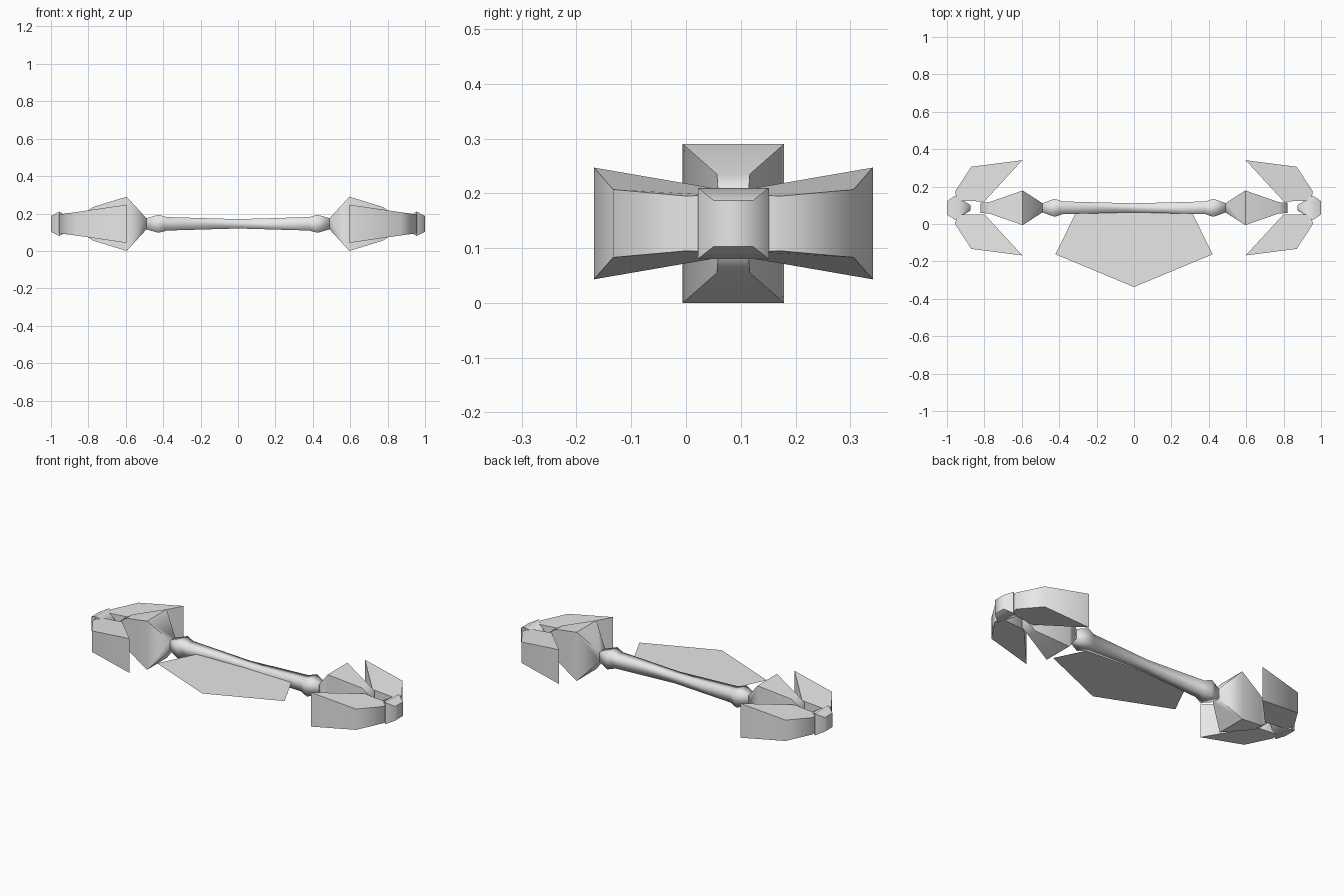
import bpy, bmesh, math

if "Cube" in bpy.data.objects:
    bpy.data.objects.remove(bpy.data.objects["Cube"])

CY, CZ = 0.0865, 0.145   # centre line of the rod

grey = bpy.data.materials.new("plain grey")
grey.diffuse_color = (0.8, 0.8, 0.8, 1)
grey.use_nodes = True
grey.node_tree.nodes["Principled BSDF"].inputs["Base Color"].default_value = grey.diffuse_color


def make(name, verts, faces, angle=None):
    """Mesh object with outward normals, smooth below the given angle."""
    mesh = bpy.data.meshes.new(name)
    mesh.from_pydata(verts, [], faces)
    bm = bmesh.new()
    bm.from_mesh(mesh)
    bmesh.ops.recalc_face_normals(bm, faces=bm.faces)
    bm.to_mesh(mesh)
    bm.free()
    mesh.materials.append(grey)
    obj = bpy.data.objects.new(name, mesh)
    bpy.context.collection.objects.link(obj)
    if angle:
        bpy.ops.object.select_all(action='DESELECT')
        obj.select_set(True)
        bpy.context.view_layer.objects.active = obj
        bpy.ops.object.shade_smooth_by_angle(angle=math.radians(angle))
    return obj


def loft(name, rings, angle):
    """Four-sided loft along x; each ring is (x, half width, half height)."""
    verts = [(x, CY + sy * w, CZ + sz * h) for x, w, h in rings
             for sy, sz in ((-1, -1), (1, -1), (1, 1), (-1, 1))]
    faces = [(0, 1, 2, 3), tuple(len(verts) - 4 + i for i in range(4))]
    for r in range(len(rings) - 1):
        for i in range(4):
            a, b = r * 4 + i, r * 4 + (i + 1) % 4
            faces.append((a, b, b + 4, a + 4))
    return make(name, verts, faces, angle)


# central rod, thin in the middle with a knuckle near each end
half = [(0.38, 0.034, 0.036), (0.425, 0.048, 0.048), (0.49, 0.025, 0.03)]
loft("rod", [(-x, w, h) for x, w, h in reversed(half)]
     + [(0, 0.024, 0.025)] + half, 100)

# fin outline: x, y, half height
fin = [(0.597, -0.168, 0.102), (0.87, -0.133, 0.062), (0.957, 0.0, 0.05),
       (0.945, 0.05, 0.052), (0.80, 0.052, 0.064)]

for sx, side in ((1, "right"), (-1, "left")):
    # flared hub at the end of the rod
    loft("hub_" + side, [(sx * x, w, h) for x, w, h in (
        (0.49, 0.025, 0.03), (0.595, 0.0925, 0.145),
        (0.775, 0.03, 0.09), (0.82, 0.028, 0.06))], 62)
    # faceted end cap
    loft("end_cap_" + side, [(sx * x, w, h) for x, w, h in (
        (0.875, 0.015, 0.02), (0.955, 0.065, 0.065),
        (1.0, 0.036, 0.042))], 62)
    # pair of fins beside the hub
    for sy, place in ((1, "front"), (-1, "back")):
        n = len(fin)
        verts = [(sx * x, CY + sy * (y - CY), CZ + s * h)
                 for s in (-1, 1) for x, y, h in fin]
        faces = [tuple(range(n)), tuple(range(n, 2 * n))]
        faces += [(i, (i + 1) % n, (i + 1) % n + n, i + n) for i in range(n)]
        make(f"fin_{place}_{side}", verts, faces, 62)

# flat five-sided sheet in front of the rod
sheet = [(-0.31, 0.062), (-0.42, -0.162), (0, -0.337), (0.42, -0.162), (0.31, 0.062)]
make("front_sheet", [(x, y, CZ) for x, y in sheet], [(0, 1, 2, 3, 4)])
